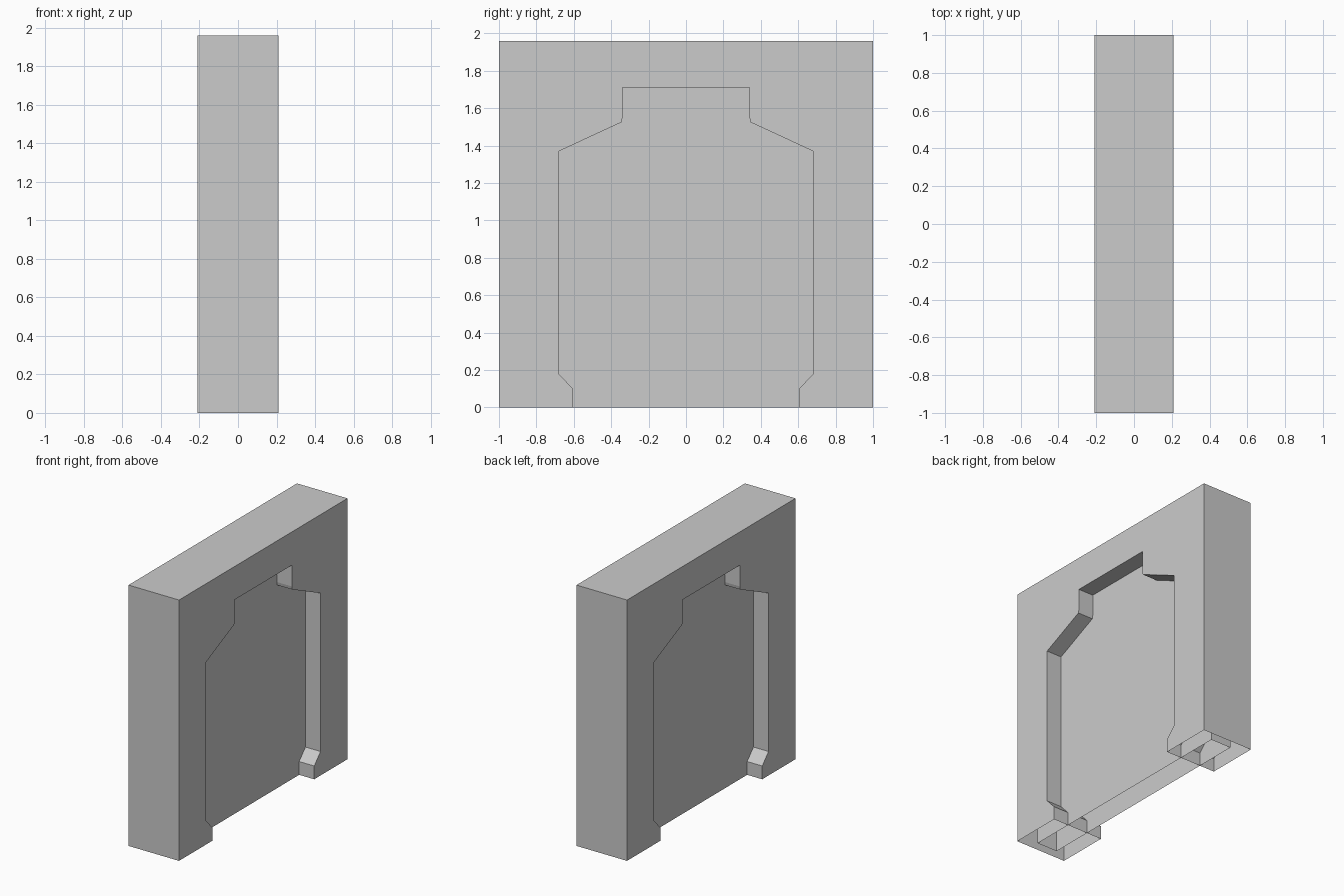
import bpy, bmesh

if "Cube" in bpy.data.objects:
    bpy.data.objects.remove(bpy.data.objects["Cube"])

HALF_THICK = 0.21
DOOR_HALF = 0.085
HEIGHT = 1.96


def extrude_profile(name, profile, half):
    """Extrude a (y, z) profile along x, leaving the underside open."""
    bm = bmesh.new()
    face = bm.faces.new([bm.verts.new((-half, y, z)) for y, z in profile])
    ext = bmesh.ops.extrude_face_region(bm, geom=[face], use_keep_orig=True)
    verts = [g for g in ext["geom"] if isinstance(g, bmesh.types.BMVert)]
    bmesh.ops.translate(bm, verts=verts, vec=(2 * half, 0, 0))
    bmesh.ops.recalc_face_normals(bm, faces=bm.faces[:])
    bottom = [f for f in bm.faces if all(v.co.z < 1e-5 for v in f.verts)]
    bmesh.ops.delete(bm, geom=bottom, context="FACES_ONLY")
    mesh = bpy.data.meshes.new(name)
    bm.to_mesh(mesh)
    bm.free()
    obj = bpy.data.objects.new(name, mesh)
    bpy.context.collection.objects.link(obj)
    return obj


# Wall frame with a stepped doorway cut through it
half_opening = [(0.605, 0), (0.605, 0.10), (0.68, 0.18), (0.68, 1.37),
                (0.345, 1.525), (0.34, 1.55), (0.34, 1.71)]
opening = half_opening + [(-y, z) for y, z in reversed(half_opening)]
outer = [(-1, 0), (-1, HEIGHT), (1, HEIGHT), (1, 0)]
extrude_profile("door_frame", outer + opening, HALF_THICK)

# Door slab set in the middle, its edges hidden inside the frame
slab = [(-0.93, 0), (-0.93, 1.85), (0.93, 1.85), (0.93, 0)]
extrude_profile("door_panel", slab, DOOR_HALF)
